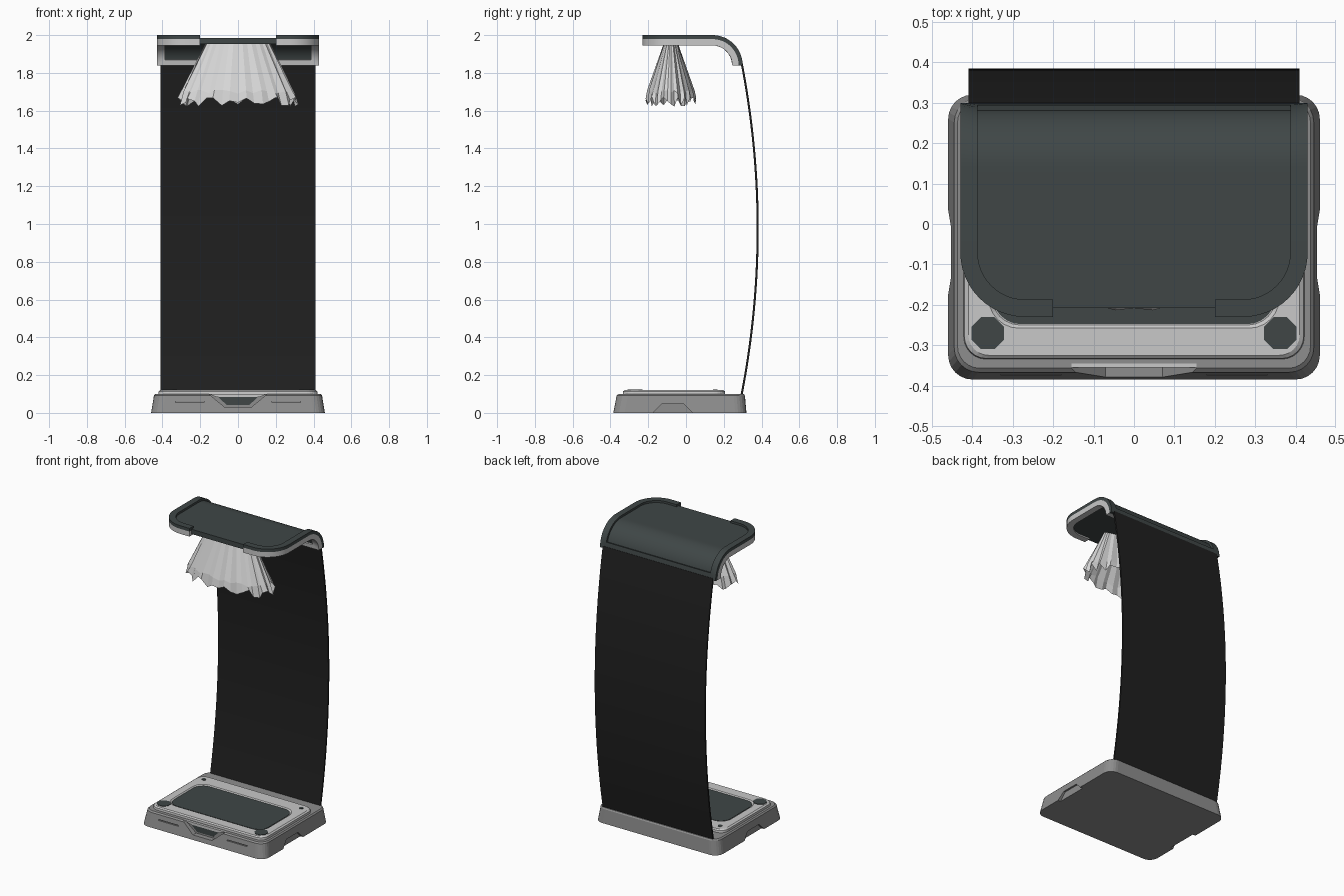
import bpy, bmesh, math, random

if "Cube" in bpy.data.objects:
    bpy.data.objects.remove(bpy.data.objects["Cube"])
random.seed(4)


def material(name, rgb):
    m = bpy.data.materials.new(name)
    m.diffuse_color = (*rgb, 1)
    m.use_nodes = True
    m.node_tree.nodes["Principled BSDF"].inputs["Base Color"].default_value = m.diffuse_color
    return m


BLACK = material("black sheet", (0.014, 0.014, 0.014))
SLATE = material("dark slate", (0.05, 0.062, 0.062))
GREY = material("mid grey", (0.27, 0.27, 0.27))
LIGHT = material("light grey", (0.58, 0.58, 0.58))
SPRAY = material("pale spray", (0.68, 0.68, 0.68))


def loft(name, rings, mat, caps=True, smooth=None):
    """Skin a list of closed rings that share one point count."""
    bm = bmesh.new()
    vs = [[bm.verts.new(p) for p in r] for r in rings]
    n = len(rings[0])
    for a, b in zip(vs, vs[1:]):
        for i in range(n):
            j = (i + 1) % n
            bm.faces.new((a[i], a[j], b[j], b[i]))
    if caps:
        bm.faces.new(vs[0])
        bm.faces.new(vs[-1])
    bmesh.ops.recalc_face_normals(bm, faces=bm.faces)
    me = bpy.data.meshes.new(name)
    bm.to_mesh(me)
    bm.free()
    ob = bpy.data.objects.new(name, me)
    bpy.context.collection.objects.link(ob)
    me.materials.append(mat)
    if smooth:
        bpy.ops.object.select_all(action='DESELECT')
        ob.select_set(True)
        bpy.context.view_layer.objects.active = ob
        bpy.ops.object.shade_smooth_by_angle(angle=math.radians(smooth))
    return ob


def rounded(z, hx, y0, y1, r, n=6):
    """Rounded rectangle ring at height z."""
    pts = []
    for k, (cx, cy) in enumerate([(hx - r, y1 - r), (r - hx, y1 - r),
                                  (r - hx, y0 + r), (hx - r, y0 + r)]):
        for i in range(n + 1):
            a = math.pi / 2 * (k + i / n)
            pts.append((cx + r * math.cos(a), cy + r * math.sin(a), z))
    return pts


def prism(name, pts, axis, a, b, mat):
    """Extrude a 2D profile (x,z along y, or y,z along x)."""
    put = (lambda p, d: (p[0], d, p[1])) if axis == 'y' else (lambda p, d: (d, p[0], p[1]))
    return loft(name, [[put(p, d) for p in pts] for d in (a, b)], mat)


def cut(ob, cutter):
    mod = ob.modifiers.new("cut", 'BOOLEAN')
    mod.operation, mod.object, mod.solver = 'DIFFERENCE', cutter, 'EXACT'
    bpy.context.view_layer.objects.active = ob
    bpy.ops.object.modifier_apply(modifier=mod.name)
    bpy.data.objects.remove(cutter)


# Base with front, side and slot recesses
base = loft("base", [rounded(0, 0.46, -0.385, 0.32, 0.06),
                     rounded(0.092, 0.445, -0.367, 0.312, 0.06),
                     rounded(0.10, 0.437, -0.357, 0.306, 0.055)], GREY)
cut(base, prism("front_cut", [(-0.155, 0.12), (-0.155, 0.1), (-0.07, 0.03), (0.07, 0.03),
                              (0.155, 0.1), (0.155, 0.12)], 'y', -0.5, -0.345, GREY))
for s in (-1, 1):
    cut(base, prism("side_cut", [(-0.175, -0.02), (-0.175, 0), (-0.13, 0.046), (-0.01, 0.046),
                                 (0.035, 0), (0.035, -0.02)], 'x', s * 0.44, s * 0.55, GREY))
    cut(base, prism("slot_cut", [(s * 0.18, 0.056), (s * 0.33, 0.056), (s * 0.33, 0.062),
                                 (s * 0.18, 0.062)], 'y', -0.5, -0.365, GREY))
prism("front_vent", [(-0.105, 0.084), (-0.06, 0.042), (0.06, 0.042), (0.105, 0.084)],
      'y', -0.35, -0.343, SLATE)
prism("front_lip", [(-0.155, 0.1), (-0.11, 0.083), (0.11, 0.083), (0.155, 0.1)],
      'y', -0.355, -0.325, LIGHT)

# Deck plate with recessed panel and corner pads
loft("deck", [rounded(0.095, 0.422, -0.335, 0.208, 0.055),
              rounded(0.114, 0.42, -0.333, 0.206, 0.055),
              rounded(0.121, 0.41, -0.325, 0.198, 0.05),
              rounded(0.121, 0.36, -0.258, 0.108, 0.075),
              rounded(0.114, 0.352, -0.25, 0.10, 0.07)], LIGHT)
loft("deck_panel", [rounded(0.112, 0.35, -0.248, 0.098, 0.07),
                    rounded(0.117, 0.35, -0.248, 0.098, 0.07)], SLATE)
for s in (-1, 1):
    for nm, y, r in (("front_pad", -0.27, 0.043), ("rear_dot", 0.155, 0.014)):
        loft(nm, [[(s * 0.362 + r * math.cos(math.pi / 4 * (i + .5)),
                    y + r * math.sin(math.pi / 4 * (i + .5)), z) for i in range(8)]
                  for z in (0.118, 0.124)], SLATE)

# Bowed back sheet
rings = []
for i in range(33):
    u = -1 + i / 16
    y, z = 0.30 + 0.085 * (1 - u * u), 0.975 + 0.878 * u
    rings.append([(-0.41, y, z), (0.41, y, z), (0.41, y - 0.011, z), (-0.41, y - 0.011, z)])
loft("back_sheet", rings, BLACK, smooth=30)

# Canopy: drawn flat in (x, s), bent over the rear edge, t = depth under the top
FLAT, R = 0.37, 0.16
END = FLAT + R * math.pi / 2


def bend(x, s, t):
    if s <= FLAT:
        return (x, s - 0.23, 2 - t)
    a = (s - FLAT) / R
    return (x, 0.14 + (R - t) * math.sin(a), 1.84 + (R - t) * math.cos(a))


def half_path(d):
    """Right half of the rim outline, inset by d."""
    pts = [(0.20, d)]
    for i in range(13):
        a = math.pi / 2 * i / 12
        pts.append((0.27 + (0.16 - d) * math.sin(a), 0.16 - (0.16 - d) * math.cos(a)))
    pts.append((0.43 - d, FLAT))
    pts += [(0.43 - d, FLAT + (END - d - FLAT) * i / 12) for i in range(1, 13)]
    return pts


def rim(name, t0, t1, mat, width):
    outer, inner = half_path(0), half_path(width)
    pairs = list(zip(outer, inner))
    pairs += [((-a[0], a[1]), (-b[0], b[1])) for a, b in reversed(pairs)]
    loft(name, [[bend(*a, t0), bend(*b, t0), bend(*b, t1), bend(*a, t1)] for a, b in pairs],
         mat, smooth=30)


rim("canopy_rim_top", 0, 0.021, SLATE, 0.043)
rim("canopy_rim_under", 0.021, 0.055, LIGHT, 0.043)
rows, r = [], 0.138
for i in range(41):
    s = 0.0225 + (END - 0.0425) * i / 40
    w = 0.408 if s > 0.16 else 0.27 + math.sqrt(max(0, r * r - (0.16 - s) ** 2))
    rows.append([bend(-w, s, 0.014), bend(w, s, 0.014), bend(w, s, 0.046), bend(-w, s, 0.046)])
loft("canopy_panel", rows, SLATE, smooth=30)

# Shower outlet and flared, ragged spray
N = 44


def oval(z, rx, ry, pleat=0, ragged=0):
    out = []
    for i in range(N):
        a, k = 2 * math.pi * i / N, 1 - pleat * (i % 2)
        out.append((rx * k * math.cos(a), -0.08 + ry * k * math.sin(a),
                    z + random.uniform(0, ragged)))
    return out


loft("spray_outlet", [oval(1.935, 0.165, 0.033), oval(1.96, 0.165, 0.033)], LIGHT)
loft("spray", [oval(1.955, 0.172, 0.038), oval(1.69, 0.30, 0.127, 0.06, 0.02),
               oval(1.622, 0.32, 0.135, 0.05, 0.055)], SPRAY, caps=False)
